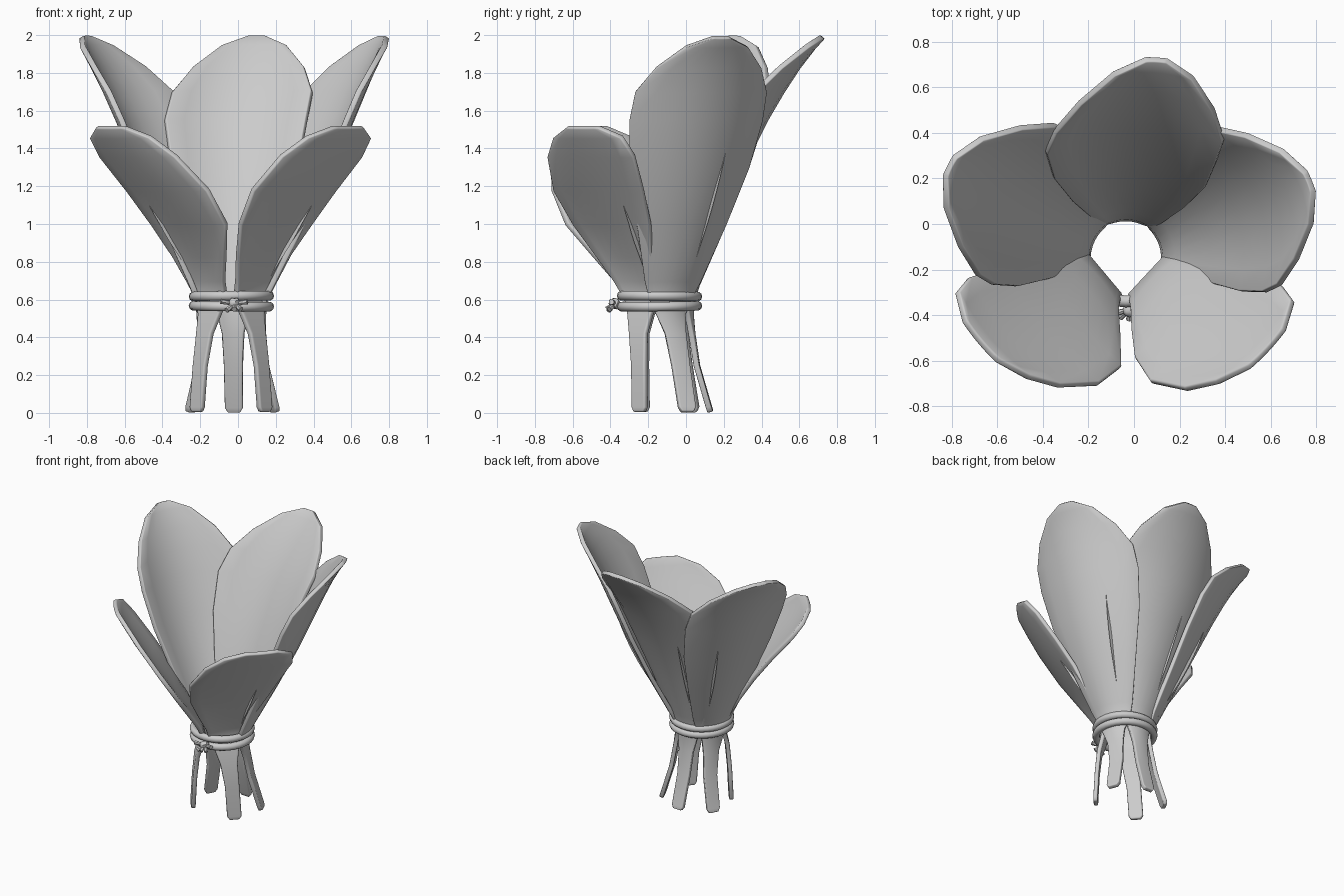
import bpy, bmesh, random
from math import sin, cos, pi, radians
from mathutils import Vector

if "Cube" in bpy.data.objects:
    bpy.data.objects.remove(bpy.data.objects["Cube"])

random.seed(4)
CX, CY = -0.035, -0.14          # axis of the bundle

# leaf profiles: height, distance from axis, sideways shift, half width, cupping
BIG = [(.005, .27, .05, .033, 0), (.03, .262, .05, .048, 0), (.25, .20, .04, .05, 1),
       (.42, .175, .02, .058, 2), (.52, .167, 0, .08, 2.6), (.6, .175, 0, .115, 2.6),
       (.7, .22, 0, .155, 2.3), (1.0, .36, 0, .25, 1.5), (1.3, .50, 0, .335, 1.2),
       (1.55, .615, 0, .375, 1.1), (1.7, .69, 0, .37, 1.1), (1.83, .76, 0, .295, 1.1),
       (1.94, .83, 0, .175, 1.1), (1.99, .87, 0, .045, 1)]
SMALL = [(.005, .20, .043, .035, 0), (.03, .20, .043, .05, 0), (.25, .19, .03, .05, 0),
         (.42, .175, .01, .06, 0), (.52, .15, 0, .085, 0), (.6, .135, 0, .12, 0),
         (.7, .165, -.005, .15, -.8), (.83, .235, -.02, .20, -.3), (1.0, .355, -.025, .275, .2),
         (1.18, .495, -.01, .32, .35), (1.36, .63, .06, .31, .4), (1.46, .70, .11, .245, .5),
         (1.515, .735, .125, .11, .5)]


def widened(profile, amount):
    """Give the leaf a fuller front edge around mid height."""
    out = []
    for z, r, lat, w, k in profile:
        b = amount * max(0, 1 - abs(z - 1.0) / .3)
        out.append((z, r, lat - b, w + b, k))
    return out


def place(az, u, v, z):
    """Point u outward and v sideways from the axis, facing azimuth az."""
    return Vector((CX + u * cos(az) - v * sin(az), CY + u * sin(az) + v * cos(az), z))


def grid_object(name, rows):
    bm = bmesh.new()
    vs = [[bm.verts.new(p) for p in row] for row in rows]
    for a, b in zip(vs, vs[1:]):
        for i in range(len(a) - 1):
            bm.faces.new((a[i], a[i + 1], b[i + 1], b[i]))
    me = bpy.data.meshes.new(name)
    bm.to_mesh(me)
    bm.free()
    ob = bpy.data.objects.new(name, me)
    bpy.context.collection.objects.link(ob)
    return ob


def smooth(ob, angle=50):
    bpy.ops.object.select_all(action='DESELECT')
    ob.select_set(True)
    bpy.context.view_layer.objects.active = ob
    bpy.ops.object.shade_smooth_by_angle(angle=radians(angle))


def sample(profile, z, col):
    for a, b in zip(profile, profile[1:]):
        if a[0] <= z <= b[0]:
            return a[col] + (b[col] - a[col]) * (z - a[0]) / (b[0] - a[0])


def leaf(name, profile, azimuth, side, skew=0, inset=0, cup=1, rib=(.82, 1.38)):
    az = radians(azimuth)

    def depth(z, r):
        return r - inset * sin(pi * min(max(z - .6, 0) / 1.4, 1))

    # cupped blade narrowing into the stem
    rows = []
    for z, r, lat, w, k in profile:
        shift = side * lat + skew * max(0, (z - 1.55) / .45)
        k *= cup if z > .65 else 1
        ts = [-1 + i / 4 for i in range(9)]
        rows.append([place(az, depth(z, r) - k * (w * t) ** 2, shift + w * t, z) for t in ts])
    ob = grid_object(name, rows)
    sol = ob.modifiers.new("thickness", 'SOLIDIFY')
    sol.thickness, sol.offset = .03, 0
    bev = ob.modifiers.new("soft_rim", 'BEVEL')
    bev.width, bev.segments, bev.limit_method = .009, 2, 'ANGLE'
    bev.angle_limit = radians(50)
    smooth(ob)
    # thin raised midrib on the outer face, set a little to one side
    rows = []
    for i in range(9):
        f = i / 8
        z, s = rib[0] + (rib[1] - rib[0]) * f, sin(pi * f)
        v = (side or 1) * (.09 + .06 * f)
        r = depth(z, sample(profile, z, 1)) - sample(profile, z, 4) * cup * v * v
        rows.append([place(az, r, v - .012 * s - .001, z),
                     place(az, r + .014 + .02 * s, v, z - .005),
                     place(az, r, v + .012 * s + .001, z)])
    smooth(grid_object(name + "_midrib", rows))


leaf("back_leaf", BIG, 87, 0, -.09, inset=.065, cup=.8)
leaf("back_right_leaf", BIG, 22, 1, inset=-.035, cup=.9)
leaf("back_left_leaf", BIG, 153, -1)
leaf("front_right_leaf", SMALL, -43, 1, rib=(.72, 1.1))
leaf("front_left_leaf", widened(SMALL, .03), -140, -1, rib=(.72, 1.1))

# two turns of cord around the bundle
for i, (z, tilt) in enumerate(((.565, .01), (.618, -.01))):
    bpy.ops.mesh.primitive_torus_add(major_segments=32, minor_segments=10, major_radius=.2,
                                     minor_radius=.026, location=(CX, CY, z), rotation=(tilt, tilt, 0))
    bpy.context.object.name = f"cord_turn_{i + 1}"
    smooth(bpy.context.object, 60)

# knot with short frayed ends
knot = Vector((-.02, -.375, .578))
bpy.ops.mesh.primitive_ico_sphere_add(subdivisions=2, radius=.032, location=knot)
ob = bpy.context.object
ob.name = "knot"
for v in ob.data.vertices:
    v.co *= random.uniform(.8, 1.15)
smooth(ob, 40)
for i, d in enumerate(((-.07, -.02, .012), (-.04, -.035, -.035), (0, -.045, -.03),
                       (.035, -.03, -.03), (.07, -.02, .01))):
    d = Vector(d)
    bpy.ops.mesh.primitive_cone_add(vertices=7, radius1=.009, radius2=.015, depth=d.length,
                                    location=knot + d / 2,
                                    rotation=d.to_track_quat('Z', 'Y').to_euler())
    bpy.context.object.name = f"knot_end_{i + 1}"
    smooth(bpy.context.object)
